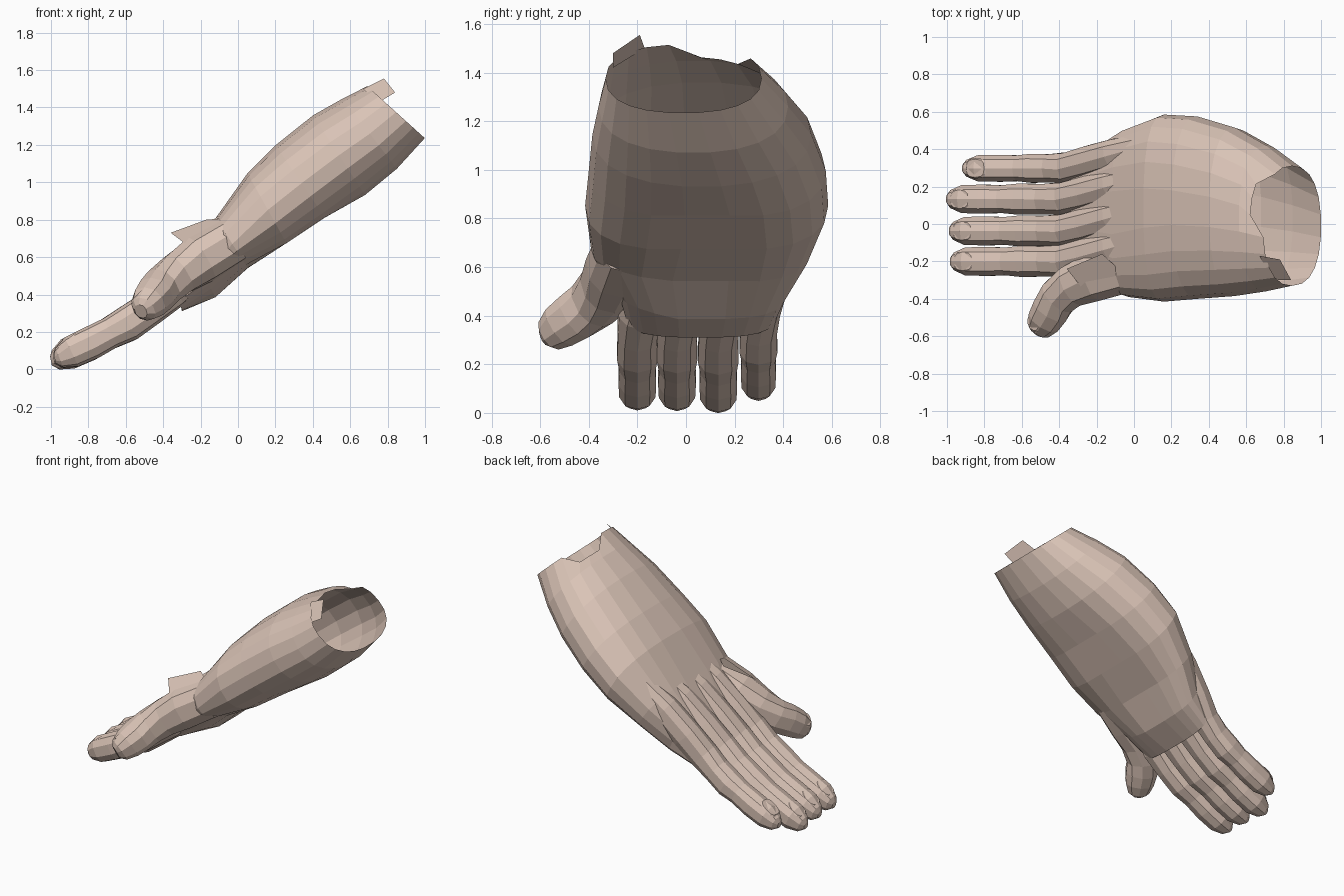
import bpy
import bmesh
import math
from mathutils import Vector

cube = bpy.data.objects.get("Cube")
if cube:
    bpy.data.objects.remove(cube, do_unlink=True)

skin = bpy.data.materials.new("skin")
skin.use_nodes = True
SKIN = (0.70, 0.55, 0.47, 1)
skin.diffuse_color = SKIN
skin.node_tree.nodes["Principled BSDF"].inputs["Base Color"].default_value = SKIN


def finish(bm, name):
    """Turn a bmesh into a flat-shaded object."""
    bmesh.ops.recalc_face_normals(bm, faces=bm.faces)
    mesh = bpy.data.meshes.new(name)
    bm.to_mesh(mesh)
    bm.free()
    mesh.materials.append(skin)
    obj = bpy.data.objects.new(name, mesh)
    bpy.context.collection.objects.link(obj)
    return obj


def loft(name, rings, cap_end=True):
    """Bridge rings of points, closing the first and optionally the last."""
    bm = bmesh.new()
    loops = [[bm.verts.new(p) for p in ring] for ring in rings]
    n = len(loops[0])
    for a, b in zip(loops, loops[1:]):
        for i in range(n):
            j = (i + 1) % n
            bm.faces.new((a[i], a[j], b[j], b[i]))
    bm.faces.new(loops[0])
    if cap_end:
        bm.faces.new(loops[-1])
    return finish(bm, name)


def power(v, e):
    return math.copysign(abs(v) ** e, v)


def tube(name, stations, tall=1.0, sides=10):
    """Stations are (centre, radius); rings stand square to the path."""
    rings = []
    for k, (c, r) in enumerate(stations):
        before = stations[max(k - 1, 0)][0]
        after = stations[min(k + 1, len(stations) - 1)][0]
        t = (after - before).normalized()
        side = t.cross(Vector((0, 0, 1))).normalized()
        up = side.cross(t)
        ring = []
        for i in range(sides):
            a = math.tau * (i + 0.5) / sides
            ring.append(c + side * r * power(math.cos(a), 0.85)
                        + up * r * tall * power(math.sin(a), 0.85))
        rings.append(ring)
    return loft(name, rings)


def nail(name, centre, along, normal, length, width):
    """Thin rounded plate laid on a fingertip."""
    along, normal = Vector(along).normalized(), Vector(normal).normalized()
    across = normal.cross(along).normalized()
    normal = along.cross(across)
    rings = []
    for lift, scale in ((-0.004, 1.0), (0.004, 0.88)):
        rings.append([Vector(centre) + normal * lift
                      + along * length * scale * power(math.cos(a), 0.7)
                      + across * width * scale * power(math.sin(a), 0.7)
                      for a in (math.tau * i / 12 for i in range(12))])
    return loft(name, rings)


# Palm and wrist: top x, top z, bottom x, bottom z, y min, y max, roundness
sections = [
    (-.34, .51, -.30, .31, -.25, .37, .65),
    (-.25, .63, -.12, .385, -.28, .41, .65),
    (-.12, .81, .06, .53, -.39, .51, .7),
    (.05, 1.05, .27, .655, -.415, .585, .8),
    (.20, 1.20, .48, .79, -.40, .575, .85),
    (.40, 1.36, .68, .93, -.385, .515, .88),
    (.56, 1.45, .85, 1.07, -.36, .42, .88),
    (.69, 1.515, 1.0, 1.235, -.33, .31, .85),
]
SIDES = 22
rings = []
for k, (tx, tz, bx, bz, y0, y1, e) in enumerate(sections):
    ring = []
    for i in range(SIDES):
        a = math.tau * i / SIDES
        c, s = power(math.cos(a), e), power(math.sin(a), e)
        if s < 0:
            # Shallow hollow in the palm, and a raised edge beside the thumb
            if k in (2, 3, 4):
                s *= 1 - 0.14 * max(0, 1 - abs(c) * 1.6)
            if k in (1, 2):
                s *= 1 - 0.55 * max(0, -c - 0.3)
        p = Vector(((tx + bx) / 2 + s * (tx - bx) / 2,
                    (y0 + y1) / 2 + c * (y1 - y0) / 2,
                    (tz + bz) / 2 + s * (tz - bz) / 2))
        # Ragged step in the open wrist edge
        if k == len(sections) - 1 and p.y > 0.04 and s > 0.6:
            p += Vector((-0.07, 0, -0.05))
        ring.append(p)
    rings.append(ring)
loft("palm_and_wrist", rings, cap_end=False)


# Loose pieces: torn strip on the wrist edge and the web by the thumb
def flap(name, points):
    bm = bmesh.new()
    bm.faces.new([bm.verts.new(p) for p in points])
    return finish(bm, name)


flap("wrist_strip", [(.67, -.17, 1.50), (.78, -.19, 1.555),
                     (.84, -.30, 1.48), (.74, -.30, 1.42)])
flap("thumb_web", [(-.36, -.24, .73), (-.17, -.16, .80),
                   (-.04, -.28, .81), (-.28, -.34, .67)])

# Fingers: shared side profile of x, z, radius, running into the hand's back
profile = [
    (-1.0, .045, .022), (-.975, .05, .05), (-.91, .082, .078),
    (-.80, .133, .081), (-.70, .186, .077), (-.60, .238, .087),
    (-.48, .32, .084), (-.36, .415, .09), (-.24, .545, .092),
    (-.10, .70, .09), (.10, .89, .07),
]
fingers = {
    "index_finger": (-.20, .02, 1.0),
    "middle_finger": (-.037, .015, 1.0),
    "ring_finger": (.133, 0, 1.0),
    "little_finger": (.298, .085, .93),
}
for name, (y, shorter, size) in fingers.items():
    path = []
    for x, z, r in profile:
        near = max(0, min(1, (-.3 - x) / .4))
        drift = max(0, x + .38) * 0.28
        path.append((Vector((x + shorter * near, y + drift,
                             z + shorter * near * .55)), r * size))
    tube(name, path, tall=1.1)
    nail(name + "_nail", (-.932 + shorter, y, .146 + shorter * .55),
         (1, 0, .75), (-.75, 0, 1), .068, .055)

# Thumb
thumb = [((-.52, -.575, .31), .04), ((-.505, -.555, .322), .072),
         ((-.475, -.51, .358), .095), ((-.44, -.45, .40), .105),
         ((-.40, -.385, .445), .108), ((-.32, -.325, .51), .118),
         ((-.20, -.28, .59), .135), ((-.03, -.24, .69), .13)]
tube("thumb", [(Vector(p), r) for p, r in thumb])
nail("thumb_nail", (-.53, -.515, .405), (.35, .6, .4), (-.75, -.1, .65), .06, .055)
